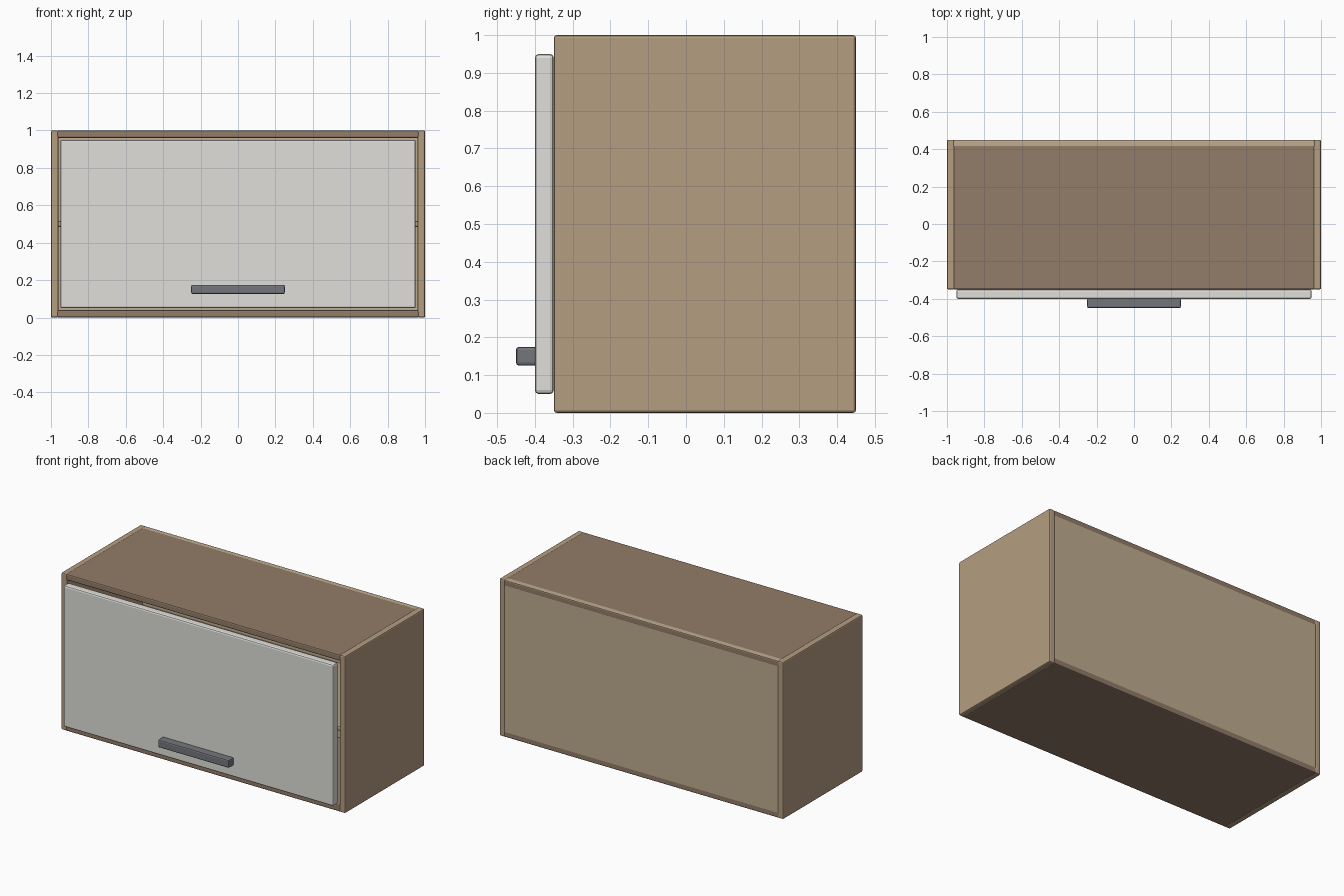
import bpy, bmesh

if "Cube" in bpy.data.objects:
    bpy.data.objects.remove(bpy.data.objects["Cube"])


def material(name, rgb):
    m = bpy.data.materials.new(name)
    m.diffuse_color = (*rgb, 1)
    m.use_nodes = True
    m.node_tree.nodes["Principled BSDF"].inputs["Base Color"].default_value = m.diffuse_color
    return m


WOOD = material("side_wood", (0.46, 0.34, 0.22))
DARK_WOOD = material("top_wood", (0.29, 0.20, 0.14))
BACK_WOOD = material("back_wood", (0.52, 0.42, 0.28))
WHITE = material("door_paint", (0.75, 0.74, 0.71))
METAL = material("handle_metal", (0.17, 0.18, 0.20))


def panel(name, x, y, z, mat, bevel=0.0075):
    """Box between (min, max) ranges with softened edges."""
    bm = bmesh.new()
    bmesh.ops.create_cube(bm, size=1)
    for v in bm.verts:
        for i, (lo, hi) in enumerate((x, y, z)):
            v.co[i] = lo if v.co[i] < 0 else hi
    mesh = bpy.data.meshes.new(name)
    bm.to_mesh(mesh)
    bm.free()
    mesh.materials.append(mat)
    ob = bpy.data.objects.new(name, mesh)
    bpy.context.collection.objects.link(ob)
    mod = ob.modifiers.new("edge_bevel", "BEVEL")
    mod.width = bevel
    mod.segments = 2
    return ob


T = 0.04               # board thickness
IN = 1 - T + 0.0075    # inner boards let into the sides
E = 0.0005             # hairline offset between flush boards

# Carcass sides
panel("left_side", (-1, -1 + T), (-0.35, 0.45), (0, 1), WOOD)
panel("right_side", (1 - T, 1), (-0.35, 0.45), (0, 1), WOOD)

# Top, bottom, back and inner shelf
panel("top_board", (-IN, IN), (-0.35, 0.45), (1 - T, 1 - E), DARK_WOOD)
panel("bottom_board", (-IN, IN), (-0.35, 0.45), (0, T), DARK_WOOD)
panel("back_board", (-IN, IN), (0.45 - T, 0.45 - E), (E, 1), BACK_WOOD)
panel("shelf", (-IN, IN), (-0.30, 0.42), (0.485, 0.515), WOOD)

# Lift-up door with bar handle
panel("door", (-0.95, 0.95), (-0.40, -0.35), (0.05, 0.95), WHITE, 0.01)
panel("door_handle", (-0.25, 0.25), (-0.45, -0.395), (0.125, 0.175), METAL, 0.008)
